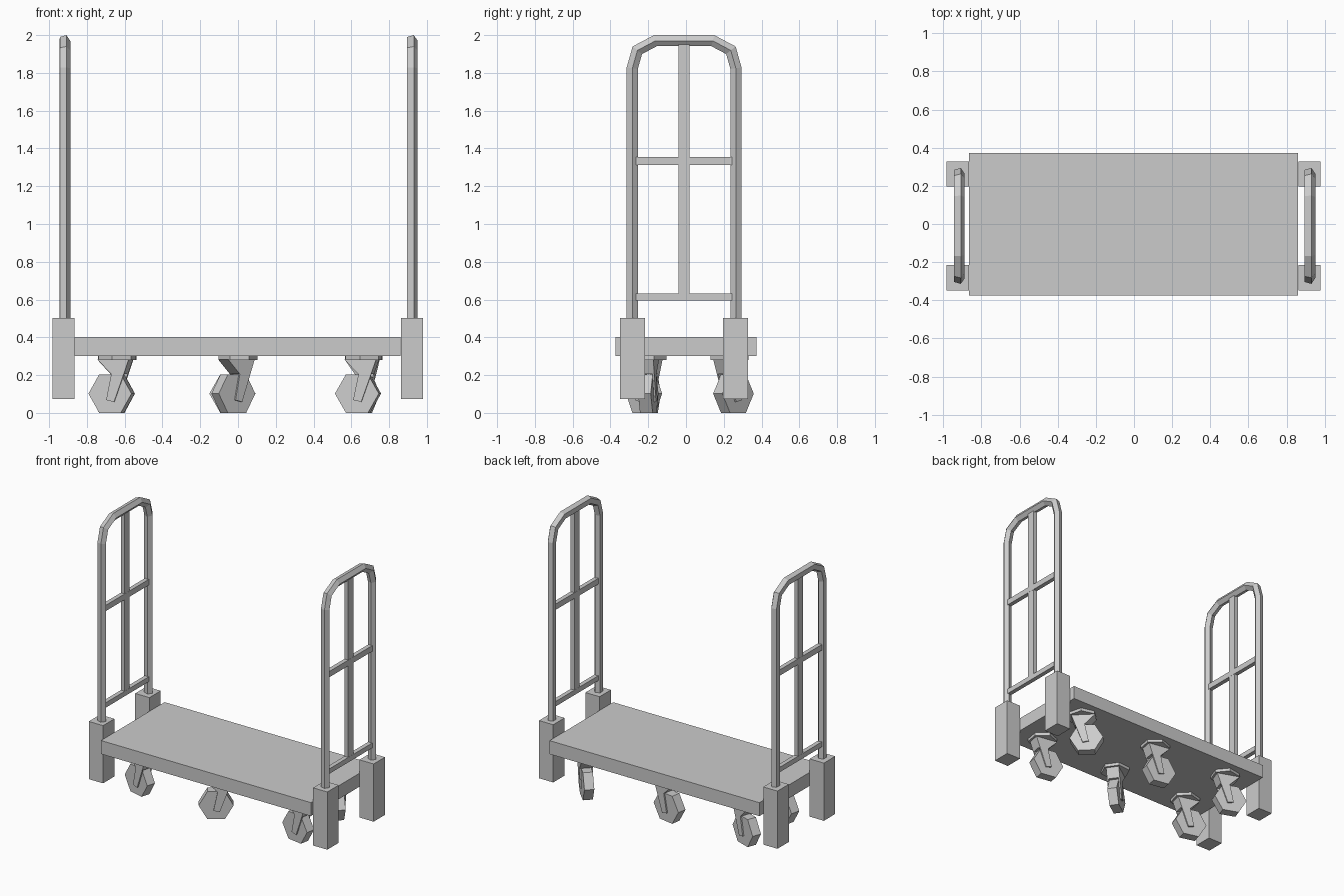
import bpy, bmesh, math
from mathutils import Vector, Matrix

cube = bpy.data.objects.get("Cube")
if cube:
    bpy.data.objects.remove(cube)

grey = bpy.data.materials.new("plain grey")
grey.use_nodes = True
grey.diffuse_color = (0.6, 0.6, 0.6, 1)
grey.node_tree.nodes["Principled BSDF"].inputs["Base Color"].default_value = (0.6, 0.6, 0.6, 1)


def finish(name, bm):
    bmesh.ops.recalc_face_normals(bm, faces=bm.faces)
    mesh = bpy.data.meshes.new(name)
    bm.to_mesh(mesh)
    bm.free()
    mesh.materials.append(grey)
    obj = bpy.data.objects.new(name, mesh)
    bpy.context.collection.objects.link(obj)
    return obj


def box(name, low, high):
    low, high = Vector(low), Vector(high)
    bm = bmesh.new()
    bmesh.ops.create_cube(bm, size=1)
    bmesh.ops.scale(bm, vec=high - low, verts=bm.verts)
    bmesh.ops.translate(bm, vec=(low + high) / 2, verts=bm.verts)
    return finish(name, bm)


def prism(bm, profile, y0, y1):
    """Extrude an x-z outline from y0 to y1."""
    face = bm.faces.new([bm.verts.new((x, y0, z)) for x, z in profile])
    new = bmesh.ops.extrude_face_region(bm, geom=[face])["geom"]
    verts = [v for v in new if isinstance(v, bmesh.types.BMVert)]
    bmesh.ops.translate(bm, vec=(0, y1 - y0, 0), verts=verts)
    bm.faces.ensure_lookup_table()


def tube(name, x, path, radius, sides, turn):
    """Sweep a polygon along a y-z path with mitred corners."""
    pts = [Vector(p) for p in path]
    bm = bmesh.new()
    rings = []
    for i, p in enumerate(pts):
        a = (p - pts[max(i - 1, 0)]).normalized() if i else (pts[1] - p).normalized()
        b = (pts[i + 1] - p).normalized() if i < len(pts) - 1 else a
        t = (a + b).normalized()
        out = Vector((-t.y, t.x)) / t.dot(a)
        ring = []
        for k in range(sides):
            ang = turn + k * math.tau / sides
            q = p + out * radius * math.sin(ang)
            ring.append(bm.verts.new((x + radius * math.cos(ang), q.x, q.y)))
        rings.append(ring)
    for r, s in zip(rings, rings[1:]):
        for k in range(sides):
            j = (k + 1) % sides
            bm.faces.new((r[k], r[j], s[j], s[k]))
    bm.faces.new(rings[0])
    bm.faces.new(rings[-1])
    return finish(name, bm)


# Deck
box("deck", (-0.865, -0.374, 0.302), (0.861, 0.373, 0.402))

# Corner blocks
for side, x0, x1 in (("right", -0.983, -0.866), ("left", 0.862, 0.979)):
    for end, y0, y1 in (("front", -0.349, -0.216), ("back", 0.196, 0.329)):
        box(f"{end}_{side}_corner_block", (x0, y0, 0.074), (x1, y1, 0.503))

# Push handles with their lattice bars
half = [(-0.275, 0.45), (-0.275, 1.825), (-0.248, 1.92), (-0.152, 1.971)]
arch = [(y - 0.01, z) for y, z in half] + [(-y - 0.01, z) for y, z in reversed(half)]
for side, x in (("right", -0.919), ("left", 0.92)):
    tube(f"{side}_handle", x, arch, 0.031, 5, math.radians(70))
    box(f"{side}_upright_bar", (x - 0.015, -0.041, 0.6), (x + 0.015, 0.019, 1.96))
    for level, z0, z1 in (("lower", 0.594, 0.631), ("upper", 1.312, 1.355)):
        box(f"{side}_{level}_cross_bar", (x - 0.016, -0.28, z0), (x + 0.016, 0.26, z1))


# Swivel casters
def caster(name, x, y, degrees):
    place = Matrix.Translation((x, y, 0)) @ Matrix.Rotation(math.radians(degrees), 4, "Z")

    plate = bmesh.new()
    bmesh.ops.create_cone(plate, cap_ends=True, segments=6, radius1=0.103, radius2=0.103,
                          depth=0.024, matrix=Matrix.Translation((0, 0, 0.292)))
    finish(name + "_plate", plate).matrix_world = place

    fork = bmesh.new()
    prism(fork, [(-0.095, 0.282), (0.075, 0.282), (0.048, 0.205), (-0.02, 0.205)], -0.046, 0.046)
    leg = [(-0.02, 0.205), (0.048, 0.205), (-0.005, 0.058), (-0.048, 0.068)]
    for s in (-1, 1):
        prism(fork, leg, s * 0.036, s * 0.046)
    finish(name + "_fork", fork).matrix_world = place

    wheel = bmesh.new()
    hexagon = [(-0.03 + 0.118 * math.cos(k * math.tau / 6),
                0.102 + 0.118 * math.sin(k * math.tau / 6)) for k in range(6)]
    prism(wheel, hexagon, -0.034, 0.034)
    finish(name + "_wheel", wheel).matrix_world = place


turns = {"front": (-0.205, (-15, 35, -10)), "back": (0.23, (-20, -10, -45))}
for row, (y, angles) in turns.items():
    for spot, x, angle in zip(("right", "middle", "left"), (-0.64, 0, 0.665), angles):
        caster(f"{row}_{spot}_caster", x, y, angle)
